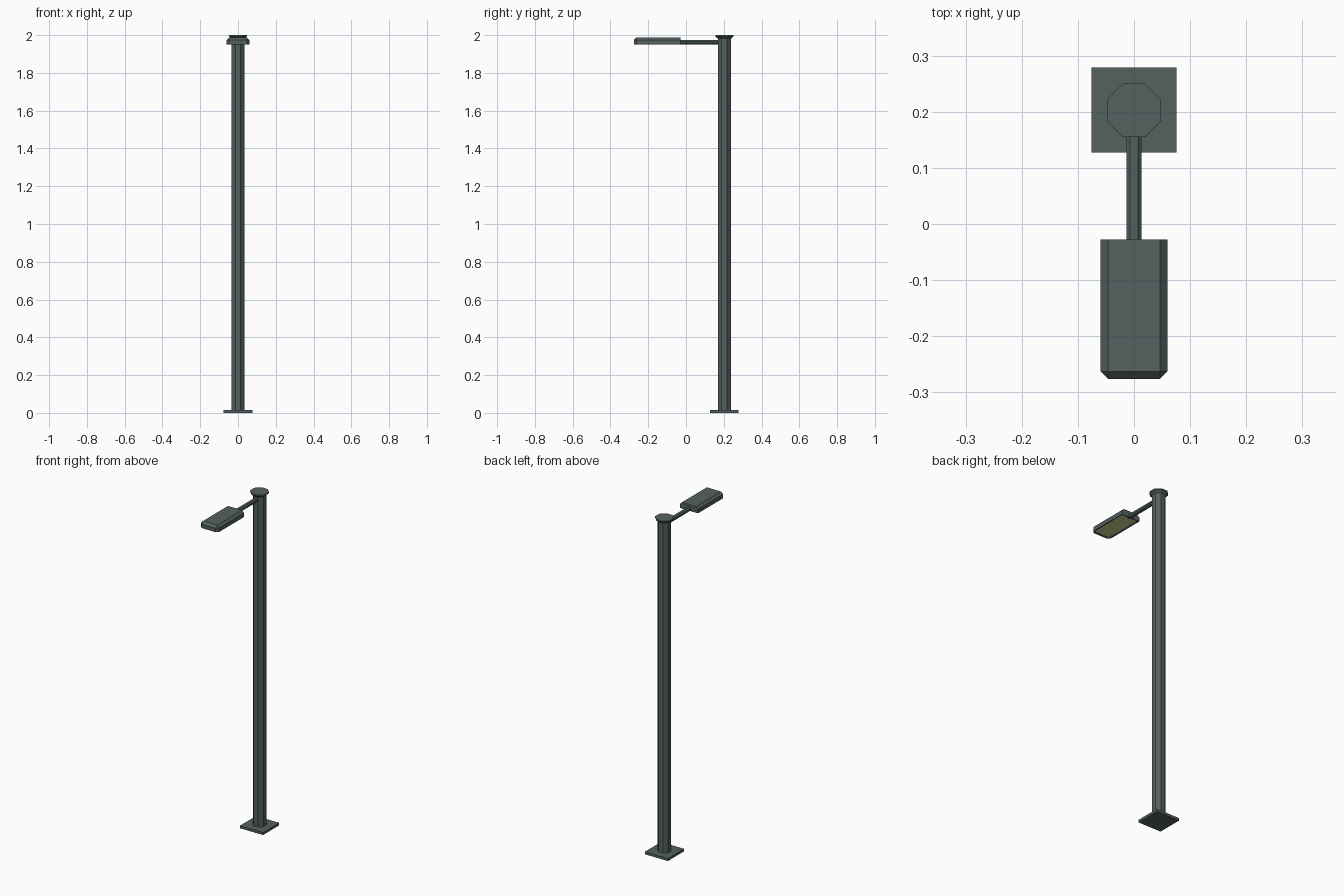
import bpy, bmesh, math
from mathutils import Matrix

if "Cube" in bpy.data.objects:
    bpy.data.objects.remove(bpy.data.objects["Cube"])

POLE_Y = 0.203


def material(name, color):
    m = bpy.data.materials.new(name)
    m.diffuse_color = color
    m.use_nodes = True
    m.node_tree.nodes["Principled BSDF"].inputs["Base Color"].default_value = m.diffuse_color
    return m


BODY = material("dark_metal", (0.09, 0.12, 0.118, 1))
GLOW = material("lamp_glass", (0.62, 0.65, 0.28, 1))


def finish(name, bm, mat):
    bmesh.ops.recalc_face_normals(bm, faces=bm.faces)
    me = bpy.data.meshes.new(name)
    bm.to_mesh(me)
    bm.free()
    me.materials.append(mat)
    ob = bpy.data.objects.new(name, me)
    bpy.context.collection.objects.link(ob)
    return ob


def box_bm(lo, hi):
    bm = bmesh.new()
    size = [h - l for l, h in zip(lo, hi)]
    mid = [(h + l) / 2 for l, h in zip(lo, hi)]
    bmesh.ops.create_cube(bm, size=1, matrix=Matrix.Translation(mid) @ Matrix.Diagonal((*size, 1)))
    return bm


def octagon_stack(name, profile):
    """Octagonal column from (half width across flats, z) pairs."""
    bm = bmesh.new()
    rings = []
    for half, z in profile:
        r = half / math.cos(math.pi / 8)
        rings.append([bm.verts.new((r * math.cos((i + 0.5) * math.pi / 4),
                                    POLE_Y + r * math.sin((i + 0.5) * math.pi / 4), z))
                      for i in range(8)])
    for a, b in zip(rings, rings[1:]):
        for i in range(8):
            j = (i + 1) % 8
            bm.faces.new((a[i], a[j], b[j], b[i]))
    bm.faces.new(rings[0])
    bm.faces.new(rings[-1])
    return finish(name, bm, BODY)


# Base plate, pole and flared cap
finish("base_plate", box_bm((-0.076, POLE_Y - 0.076, 0), (0.076, POLE_Y + 0.076, 0.015)), BODY)
octagon_stack("pole", [(0.0345, 0.015), (0.0345, 1.982)])
octagon_stack("pole_cap", [(0.0345, 1.981), (0.048, 1.993), (0.048, 2.0)])

# Arm with chamfered long edges
bm = box_bm((-0.013, -0.04, 1.951), (0.013, POLE_Y - 0.03, 1.973))
long_edges = [e for e in bm.edges if abs(e.verts[0].co.y - e.verts[1].co.y) > 0.1]
bmesh.ops.bevel(bm, geom=long_edges, offset=0.006, segments=1, affect='EDGES')
finish("arm", bm, BODY)

# Lamp head: chamfered top, front and front corners, recessed underside
Y0, Y1, Z0, Z1 = -0.276, -0.028, 1.951, 1.988
bm = box_bm((-0.06, Y0, Z0), (0.06, Y1, Z1))


def chamfered(e):
    mid = (e.verts[0].co + e.verts[1].co) / 2
    top = mid.z > Z1 - 1e-4
    front = mid.y < Y0 + 1e-4
    back = mid.y > Y1 - 1e-4
    upright = abs(e.verts[0].co.z - e.verts[1].co.z) > 0.01
    return (top and not back) or (front and upright)


bmesh.ops.bevel(bm, geom=[e for e in bm.edges if chamfered(e)],
                offset=0.0135, segments=1, affect='EDGES')
bm.normal_update()
bottom = min(bm.faces, key=lambda f: f.normal.z)
bmesh.ops.inset_region(bm, faces=[bottom], thickness=0.007)
bmesh.ops.inset_region(bm, faces=[bottom], thickness=0.0005, depth=-0.006)
bottom.material_index = 1
head = finish("lamp_head", bm, BODY)
head.data.materials.append(GLOW)
